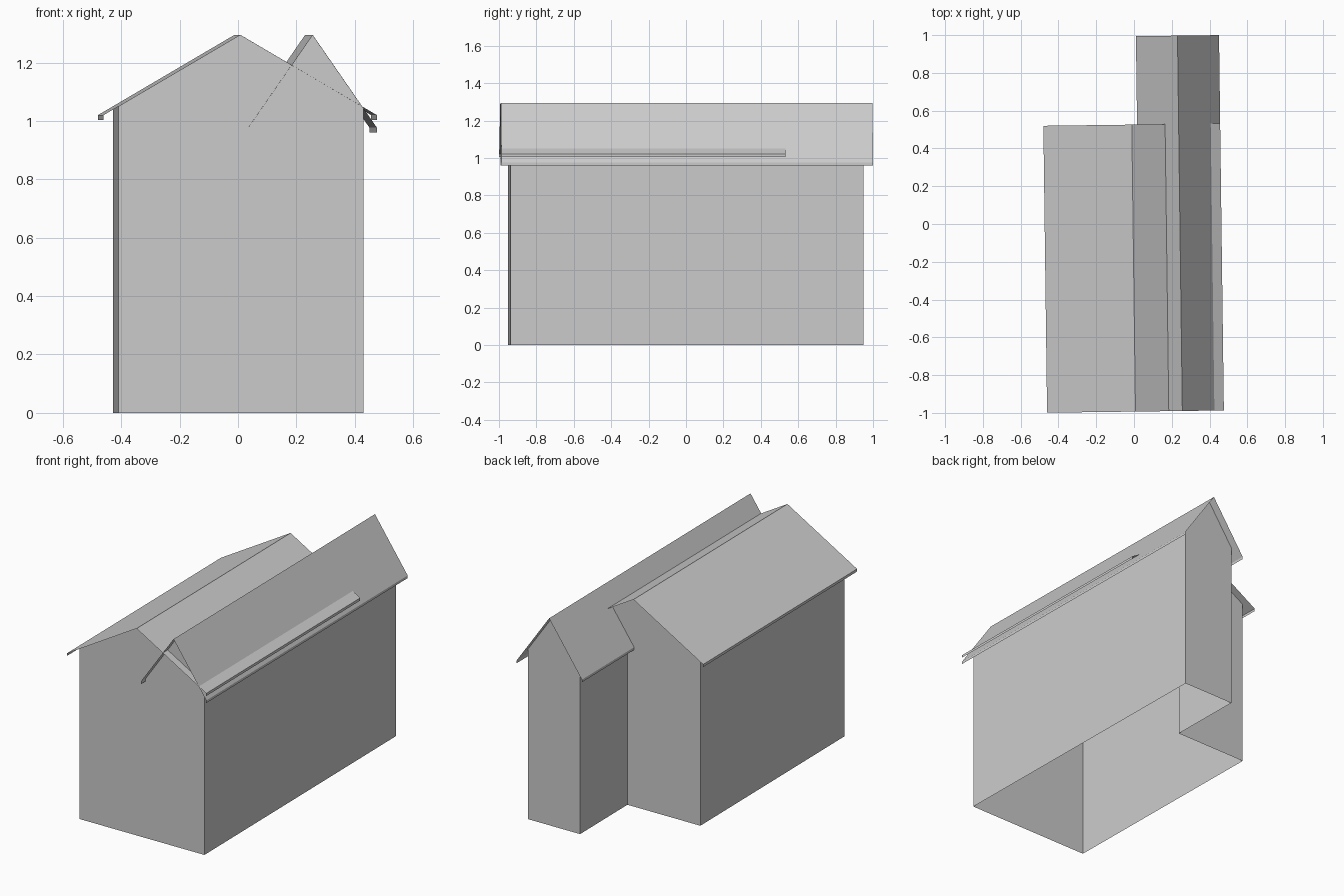
import bpy, bmesh

cube = bpy.data.objects.get("Cube")
if cube:
    bpy.data.objects.remove(cube, do_unlink=True)

grey = bpy.data.materials.new("plain grey")
grey.use_nodes = True
COLOUR = (0.6, 0.6, 0.6, 1)
grey.diffuse_color = COLOUR
grey.node_tree.nodes["Principled BSDF"].inputs["Base Color"].default_value = COLOUR

TURN = 0.0129                          # slight turn of the whole house
TOP = 1.295                            # both ridges share one height
MAIN = dict(x=-0.005, half=0.468, eave=1.02, front=-0.993, back=0.526)
WING = dict(x=0.243, half=0.22, eave=0.977, front=-0.993, back=0.994)
LEFT, INNER, RIGHT = -0.422, 0.068, 0.418
FRONT, STEP, BACK = -0.945, 0.478, 0.945
LIP = 0.016


def slope(roof):
    return (TOP - roof["eave"]) / roof["half"]


def height(roof, x):
    return TOP - slope(roof) * abs(x - roof["x"])


def build(name, faces):
    bm = bmesh.new()
    for face in faces:
        bm.faces.new([bm.verts.new(p) for p in face])
    bmesh.ops.remove_doubles(bm, verts=bm.verts, dist=0.0005)
    bmesh.ops.recalc_face_normals(bm, faces=bm.faces)
    mesh = bpy.data.meshes.new(name)
    bm.to_mesh(mesh)
    bm.free()
    mesh.materials.append(grey)
    ob = bpy.data.objects.new(name, mesh)
    ob.rotation_euler.z = TURN
    bpy.context.collection.objects.link(ob)


def roof(name, r):
    # thin folded sheet with a short vertical lip along each eave
    x, h, e = r["x"], r["half"], r["eave"]
    path = [(x + h, e - LIP), (x + h, e), (x, TOP), (x - h, e), (x - h, e - LIP)]
    build(name, [[(a[0], r["front"], a[1]), (b[0], r["front"], b[1]),
                  (b[0], r["back"], b[1]), (a[0], r["back"], a[1])]
                 for a, b in zip(path, path[1:])])


def gable(y, outline):
    return [(x, y, z) for x, z in outline]


def side(x, y0, y1, z):
    return [(x, y0, 0), (x, y1, 0), (x, y1, z), (x, y0, z)]


# Valley where the two roofs cross
sm, sw = slope(MAIN), slope(WING)
vx = (sw * WING["x"] + sm * MAIN["x"]) / (sm + sw)
valley = (vx, height(MAIN, vx))
z_left = height(MAIN, LEFT)
z_inner, z_right = height(WING, INNER), height(WING, RIGHT)
main_peak, wing_peak = (MAIN["x"], TOP), (WING["x"], TOP)

# Open-bottomed walls around an L-shaped plan
build("walls", [
    gable(FRONT, [(LEFT, 0), (RIGHT, 0), (RIGHT, z_right), wing_peak, valley,
                  main_peak, (LEFT, z_left)]),
    gable(STEP, [(INNER, 0), (LEFT, 0), (LEFT, z_left), main_peak, valley,
                 (INNER, z_inner)]),
    gable(BACK, [(RIGHT, 0), (INNER, 0), (INNER, z_inner), wing_peak,
                 (RIGHT, z_right)]),
    side(LEFT, FRONT, STEP, z_left),
    side(INNER, STEP, BACK, z_inner),
    side(RIGHT, FRONT, BACK, z_right),
])

# Roofs
roof("main_roof", MAIN)
roof("wing_roof", WING)
